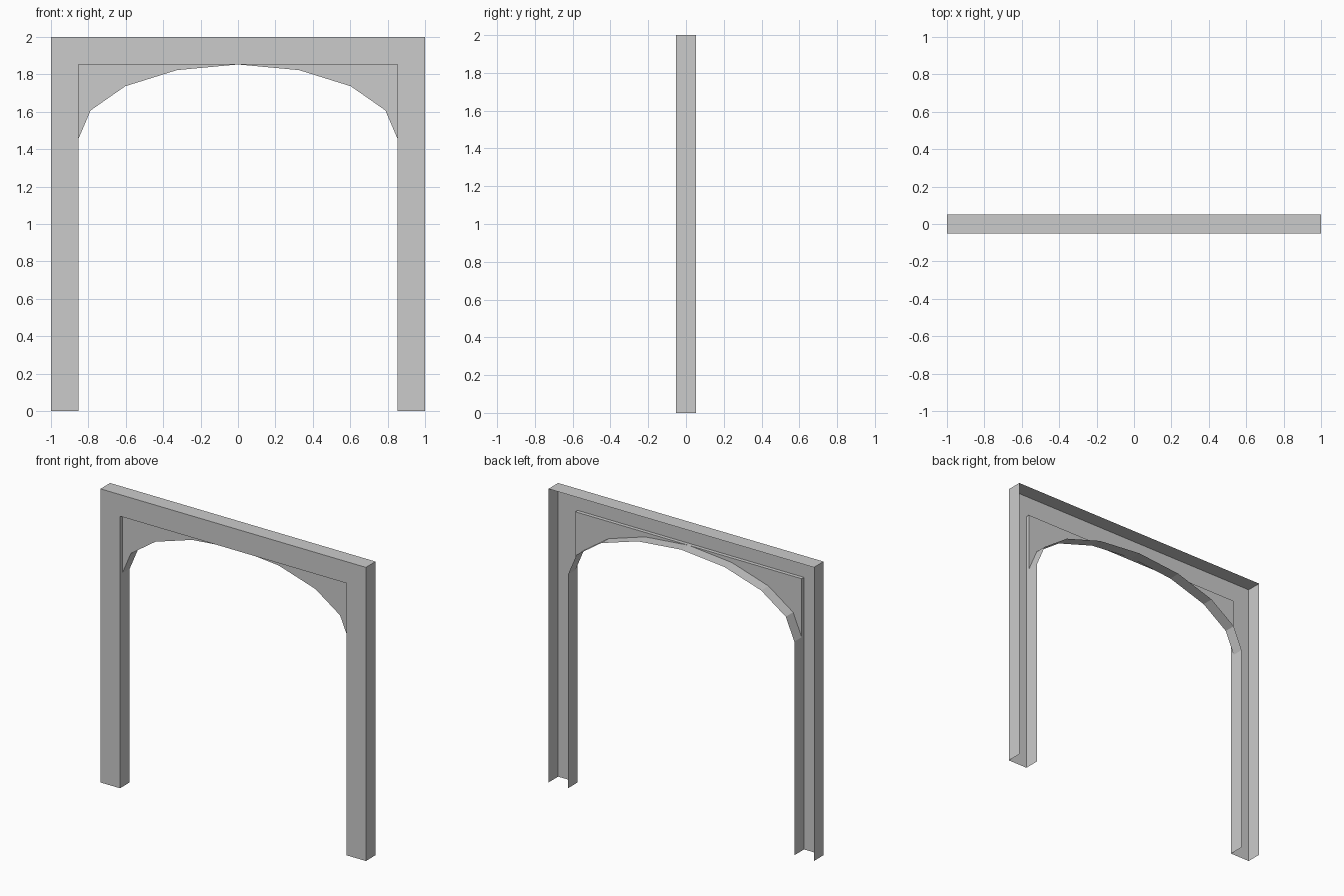
import bpy, bmesh, math

if "Cube" in bpy.data.objects:
    bpy.data.objects.remove(bpy.data.objects["Cube"])

HALF_W, HEIGHT = 1.0, 2.0        # outer frame
IN_X, IN_Z = 0.853, 1.853        # inner opening
SPRING = 1.455                   # height where the arch starts
FRONT, BACK = -0.052, 0.052
RECESS = FRONT + 0.025           # front plane of the arch infill


def panel(bm, pts, y):
    """Flat face in the xz plane, facing the front."""
    bm.faces.new([bm.verts.new((x, y, z)) for x, z in pts])


def strip(bm, pts, y0, y1):
    """Wall running along a path, from depth y0 back to y1."""
    rows = [(bm.verts.new((x, y0, z)), bm.verts.new((x, y1, z))) for x, z in pts]
    for (a, b), (d, c) in zip(rows, rows[1:]):
        bm.faces.new((a, b, c, d))


def finish(bm, name):
    bmesh.ops.remove_doubles(bm, verts=bm.verts, dist=1e-5)
    mesh = bpy.data.meshes.new(name)
    bm.to_mesh(mesh)
    bm.free()
    obj = bpy.data.objects.new(name, mesh)
    bpy.context.collection.objects.link(obj)
    return obj


# Door frame: front face with side walls, open at the back and bottom
outer = [(HALF_W, 0), (HALF_W, HEIGHT), (-HALF_W, HEIGHT), (-HALF_W, 0)]
left_leg = [(-IN_X, 0), (-IN_X, SPRING)]
rim = [(-IN_X, SPRING), (-IN_X, IN_Z), (IN_X, IN_Z), (IN_X, SPRING)]
right_leg = [(IN_X, SPRING), (IN_X, 0)]

bm = bmesh.new()
panel(bm, outer + left_leg + rim[1:] + right_leg[1:], FRONT)
strip(bm, outer, FRONT, BACK)
strip(bm, left_leg, FRONT, BACK)
strip(bm, right_leg, FRONT, BACK)
strip(bm, rim, FRONT, RECESS)
finish(bm, "door_frame")

# Arch infill: recessed corner panels and the faceted underside
arch = []
for i in range(9):
    a = math.pi * (1 - i / 8)
    arch.append((IN_X * math.cos(a), SPRING + (IN_Z - SPRING) * math.sin(a)))

bm = bmesh.new()
panel(bm, arch[:5] + [(-IN_X, IN_Z)], RECESS)
panel(bm, arch[4:] + [(IN_X, IN_Z)], RECESS)
strip(bm, arch, RECESS, BACK)
finish(bm, "arch_infill")
